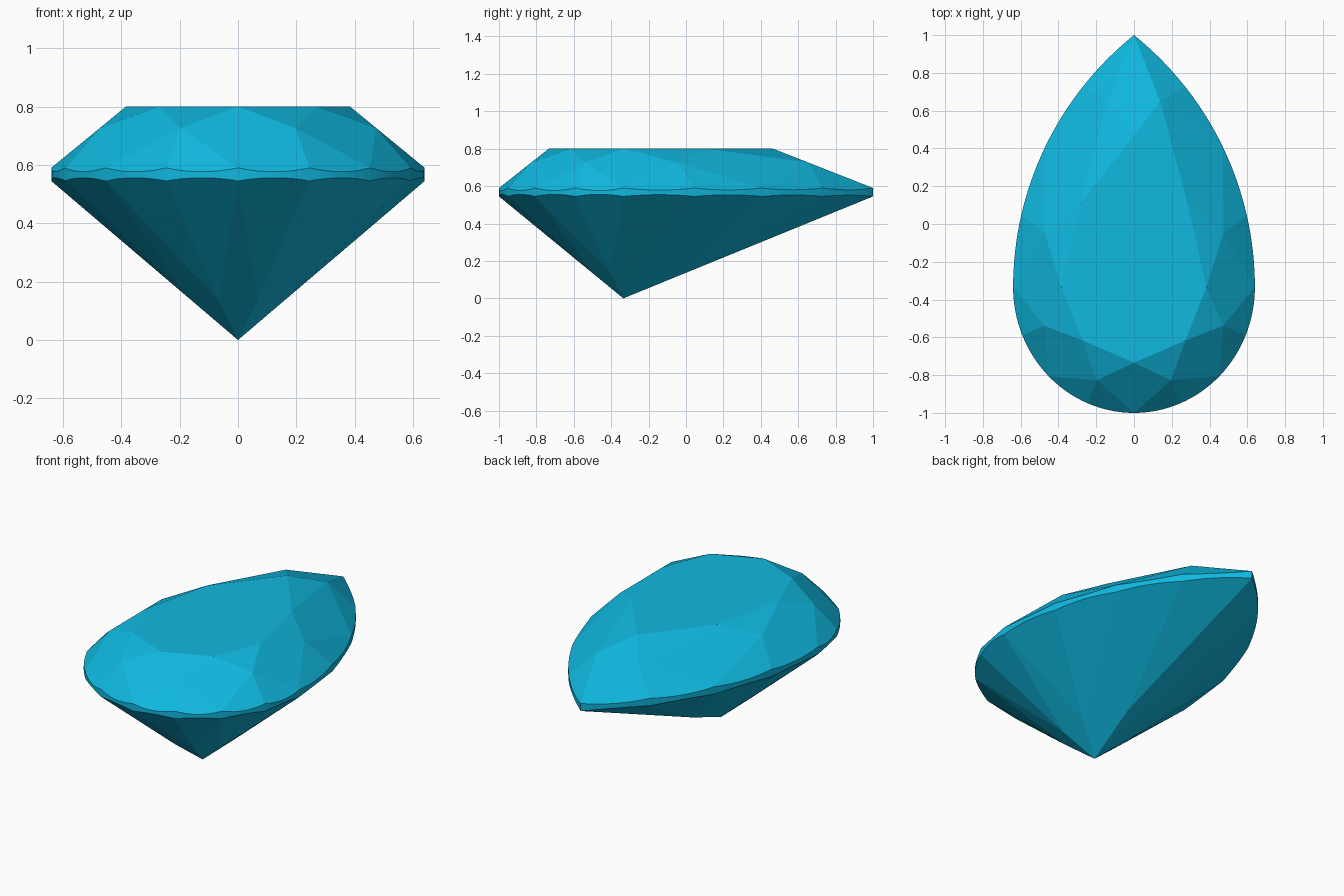
import bpy, bmesh
from math import sin, cos, asin, pi
from mathutils import Vector

if "Cube" in bpy.data.objects:
    bpy.data.objects.remove(bpy.data.objects["Cube"])

W, RY, TIP = 0.64, 0.665, 1.335        # half width, round end, pointed end
CY = -0.335                            # culet position on y
R = (W * W + TIP * TIP) / (2 * W)      # radius of the side arcs
SPAN = asin(TIP / R)
Z_LOW, Z_HIGH, Z_TABLE = 0.545, 0.59, 0.80
TABLE, STAR_Z, LOWER = 0.6, 0.727, 0.25
STAR = 1 - (1 - TABLE) * (STAR_Z - Z_HIGH) / (Z_TABLE - Z_HIGH)
ARC = 8                                # outline steps per girdle facet


def outline(u):
    """Pear outline point and outward normal; u = 0 round end, 8 tip, 16 round end."""
    u %= 16
    if u > 8:
        p, n = outline(16 - u)
        return Vector((-p.x, p.y)), Vector((-n.x, n.y))
    if u <= 4:
        a = u * pi / 8
        return Vector((W * sin(a), -RY * cos(a))), Vector((sin(a) / W, -cos(a) / RY))
    a = (u - 4) / 4 * SPAN
    p = Vector((R * cos(a) - R + W, R * sin(a)))
    return (p, Vector((0, 1))) if u == 8 else (p, Vector((cos(a), sin(a))))


def at(p, z):
    return Vector((p.x, p.y + CY, z))


def corner(u, scale, z):
    """Meeting point of the two main facets either side of u."""
    (p, n), (q, m) = outline(u - 1), outline(u + 1)
    c, d = n.dot(p) * scale, m.dot(q) * scale
    det = n.x * m.y - n.y * m.x
    return at(Vector(((c * m.y - n.y * d) / det, (n.x * d - c * m.x) / det)), z)


def girdle_edge(u, apex, z):
    """Outline from u to u + 1, dropped onto the plane of its half facet."""
    a, b = at(outline(u)[0], z), at(outline(u + 1)[0], z)
    n = (a - apex).cross(b - apex)
    pts = []
    for i in range(ARC + 1):
        p = at(outline(u + i / ARC)[0], z)
        p.z = z - n.dot(p - a) / n.z
        pts.append(p)
    return pts


bm = bmesh.new()


def face(pts):
    bm.faces.new([bm.verts.new(p) for p in pts])


culet = Vector((0, CY, 0))
table = [at(outline(u)[0] * TABLE, Z_TABLE) for u in range(0, 16, 2)]
star = [corner(u, STAR, STAR_Z) for u in range(1, 16, 2)]
low = [corner(u, LOWER, Z_LOW * LOWER) for u in range(1, 16, 2)]

face(table)
for k in range(8):
    g = outline(2 * k)[0]
    # crown kite, star facet and pavilion main
    face([table[k], star[k - 1], at(g, Z_HIGH), star[k]])
    face([table[k], star[k], table[(k + 1) % 8]])
    face([culet, low[k], at(g, Z_LOW), low[k - 1]])
    # upper halves, lower halves and girdle wall
    for u in (2 * k, 2 * k + 1):
        top = girdle_edge(u, star[k], Z_HIGH)
        bottom = girdle_edge(u, low[k], Z_LOW)
        face([star[k]] + top)
        face([low[k]] + bottom[::-1])
        for i in range(ARC):
            face([bottom[i], bottom[i + 1], top[i + 1], top[i]])

bmesh.ops.remove_doubles(bm, verts=bm.verts, dist=1e-4)
bmesh.ops.recalc_face_normals(bm, faces=bm.faces)

mesh = bpy.data.meshes.new("pear_cut_gem")
bm.to_mesh(mesh)
bm.free()
gem = bpy.data.objects.new("pear_cut_gem", mesh)
bpy.context.collection.objects.link(gem)

mat = bpy.data.materials.new("blue_gem")
mat.diffuse_color = (0.005, 0.48, 0.74, 1)
mat.use_nodes = True
mat.node_tree.nodes["Principled BSDF"].inputs["Base Color"].default_value = mat.diffuse_color
mesh.materials.append(mat)
